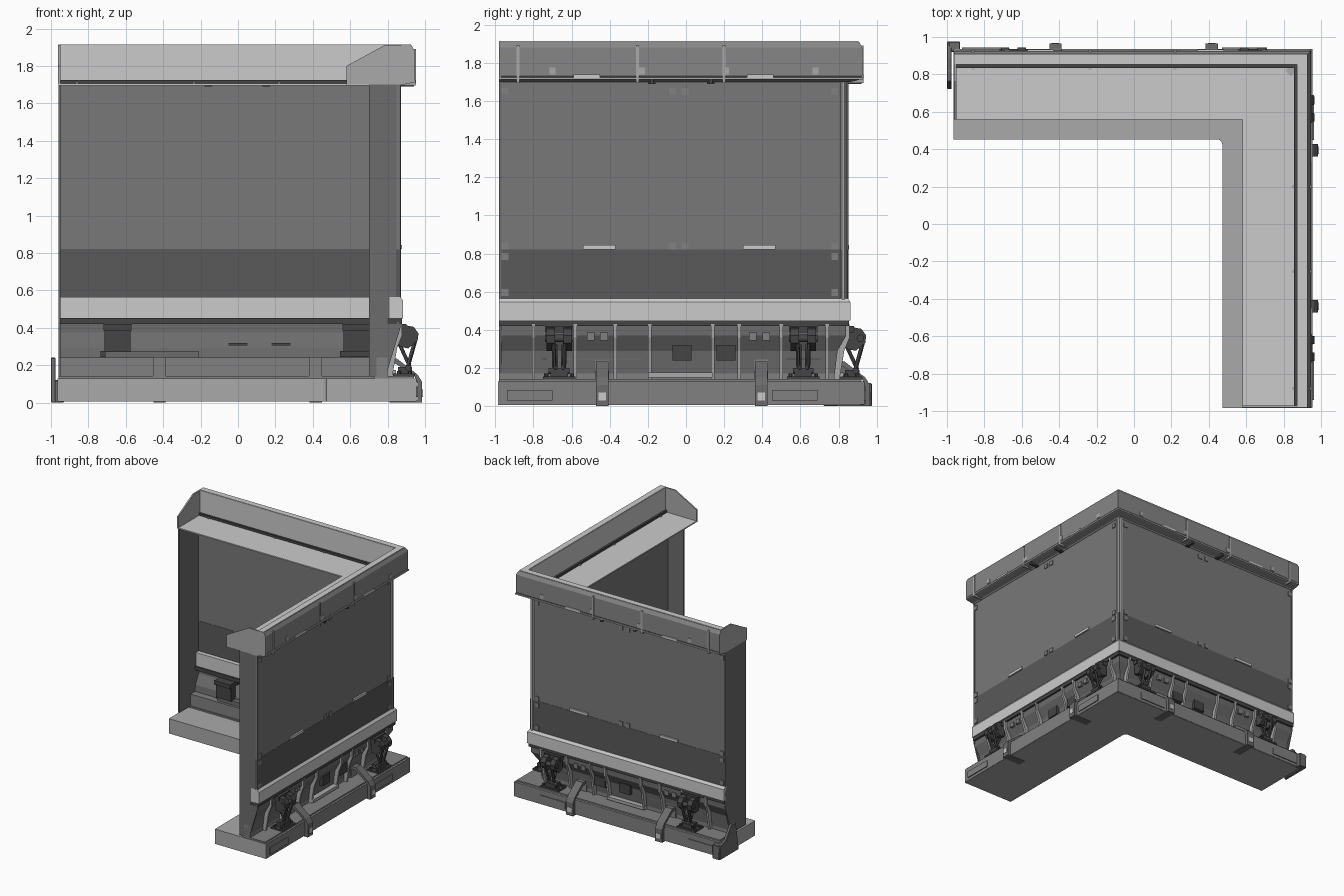
import bpy, bmesh, math
from mathutils import Vector

if "Cube" in bpy.data.objects:
    bpy.data.objects.remove(bpy.data.objects["Cube"])

END = -0.97  # free end of both wings, measured along the wing


def P(w, s, t, z):
    """Wing coordinates (s along, t outward) to world; wing 0 = right, wing 1 = back."""
    return Vector((t + .01, s - .01, z)) if w == 0 else Vector((s + .01, t - .01, z))


def grey(name, v):
    m = bpy.data.materials.new(name)
    m.diffuse_color = (v, v, v, 1)
    m.use_nodes = True
    m.node_tree.nodes["Principled BSDF"].inputs["Base Color"].default_value = m.diffuse_color
    return m


def make(name, solids, mat=None, bevel=0, smooth=False):
    bm = bmesh.new()
    for rings in solids:
        vs = [[bm.verts.new(p) for p in r] for r in rings]
        n = len(vs[0])
        for a, b in zip(vs, vs[1:]):
            for i in range(n):
                bm.faces.new((a[i], a[(i + 1) % n], b[(i + 1) % n], b[i]))
        bm.faces.new(vs[0])
        bm.faces.new(vs[-1])
    bmesh.ops.recalc_face_normals(bm, faces=bm.faces)
    me = bpy.data.meshes.new(name)
    bm.to_mesh(me)
    bm.free()
    ob = bpy.data.objects.new(name, me)
    bpy.context.collection.objects.link(ob)
    if mat:
        me.materials.append(mat)
    if bevel:
        mod = ob.modifiers.new("bevel", 'BEVEL')
        mod.width, mod.segments = bevel, 1
    if smooth:
        bpy.context.view_layer.objects.active = ob
        ob.select_set(True)
        bpy.ops.object.shade_smooth_by_angle()
        ob.select_set(False)
    return ob


def sweep(prof, s0=END):
    """Run a (t, z) profile round both wings with a mitred corner."""
    return [[P(0, s0, t, z) for t, z in prof], [P(0, t, t, z) for t, z in prof],
            [P(1, s0, t, z) for t, z in prof]]


def extr(w, prof, s0, s1):
    return [[P(w, s, t, z) for t, z in prof] for s in (s0, s1)]


def rect(t0, t1, z0, z1):
    return [(t0, z0), (t1, z0), (t1, z1), (t0, z1)]


def box(w, s0, s1, t0, t1, z0, z1):
    return extr(w, rect(t0, t1, z0, z1), s0, s1)


def slab(poly, z0, z1):
    return [[P(0, s, t, z) for t, s in poly] for z in (z0, z1)]


def rod(p, q, r, n=12):
    d = (q - p).normalized()
    u = d.orthogonal().normalized()
    v = d.cross(u)
    c = [(u * math.cos(a) + v * math.sin(a)) * r for a in (2 * math.pi * i / n for i in range(n))]
    return [[p + o for o in c], [q + o for o in c]]


def both(fn, places):
    return [x for w in (0, 1) for s in places for x in fn(w, s)]


wall_g, low_g, dark_g = grey("wall_grey", .19), grey("lower_grey", .1), grey("metal_dark", .06)
skirt_g, mid_g, light_g = grey("skirt_grey", .15), grey("metal_mid", .22), grey("metal_light", .4)

# L-shaped base with rounded inner corner and chamfered outer corner
I, O, R = .463, .942, .03
arc = [(I - R + R * math.cos(a), I - R + R * math.sin(a))
       for a in (math.pi / 2 * k / 4 for k in range(5))]
make("base", [slab([(I, END - .005), (O, END - .005), (O, O - .02), (O - .02, O), (END - .005, O),
                    (END - .005, I)] + arc[::-1], .005, .13)], light_g)
make("base_top_plate", [sweep(rect(.72, .93, .128, .142))], mid_g)
make("base_outer_skin", [sweep(rect(.935, .945, .008, .128))], mid_g)
make("base_side_plates", both(lambda w, s: [box(w, s, s + .24, .935, .953, .03, .085)], (-.93, .46)), mid_g)
make("inner_kerb", [sweep(rect(.73, .79, .13, .24))], mid_g)

# sloping skirt, dark beam and light rail below the walls
make("skirt", [sweep([(.775, .13), (.785, .13), (.805, .29), (.85, .37), (.85, .43),
                      (.84, .43), (.84, .375), (.795, .295)])], skirt_g)
make("lower_beam", [sweep(rect(.79, .866, .42, .452))], dark_g)
make("rail", [sweep([(.80, .45), (.873, .45), (.873, .545), (.858, .565), (.80, .565)])])
rib = [(.78, .14), (.815, .14), (.84, .29), (.868, .36), (.868, .43), (.84, .43), (.84, .37), (.795, .29)]
make("skirt_ribs", both(lambda w, s: [extr(w, rib, s - .009, s + .009)],
                        (-.79, -.57, -.36, -.18, .15, .29, .51, .75)), light_g)
make("skirt_trough", [box(w, -.19, .15, .79, .835, .15, .175) for w in (0, 1)], light_g)
make("skirt_plates", both(lambda w, s: [box(w, s, s + .1, .80, .832, .24, .32)], (-.06, .17)), dark_g)
make("skirt_tabs", both(lambda w, s: [box(w, s - .02, s + .02, .84, .858, .345, .385)],
                        (-.49, -.42, .36, .43)), mid_g)
make("inner_ledge_strip", [box(w, -.72, -.22, .75, .80, .24, .275) for w in (0, 1)], skirt_g)

# thin walls: upper and lower panel, corner post
make("wall_upper", [sweep(rect(.838, .854, .82, 1.705))], wall_g)
make("wall_lower", [sweep(rect(.836, .856, .56, .82))], low_g)
make("corner_post", [slab([(.80, .83), (.83, .80), (.862, .828), (.862, .842), (.842, .862), (.828, .862)],
                          .56, 1.71)], light_g)

# end walls closing each wing
e0 = [(.69, .14), (.78, .14), (.858, .40), (.858, 1.7), (.69, 1.7)]
e1 = [(.58, .14), (.78, .14), (.858, .40), (.858, 1.7), (.58, 1.7)]
make("right_end_wall", [extr(0, e0, END, END + .012)], skirt_g)
make("left_end_wall", [extr(1, e1, END, END + .012)], skirt_g)

# square fixings and grab bars on the wall outsides
sq = lambda zs, ss: both(lambda w, s: [box(w, s - .018, s + .018, .85, .861, z - .018, z + .018)
                                       for z in zs], ss)
make("wall_fixings", sq((1.65, .84), (-.94, -.06, .005, .79)) + sq((.785, .595), (-.94, .79)), mid_g)
make("grab_bars", both(lambda w, s: [box(w, s, s + .17, .85, .866, .822, .844)], (-.53, .31)))

# header: upright outer band with chamfered top, light inner lining, flat shelf
make("header_band", [sweep([(.875, 1.70), (.92, 1.712), (.935, 1.73), (.935, 1.88), (.918, 1.91),
                            (.875, 1.912)])], grey("header_outer", .24))
make("header_lining", [sweep(rect(.862, .875, 1.705, 1.911))])
make("header_top_strip", [sweep(rect(.865, .915, 1.905, 1.914))])
make("header_shelf", [sweep(rect(.57, .862, 1.696, 1.706))])
make("header_slot_strip", [sweep(rect(.845, .866, 1.706, 1.725))], dark_g)
make("header_lip", [sweep(rect(.90, .938, 1.712, 1.724))], light_g)

# end plates of the header
cap = [(.57, 1.70), (.86, 1.70), (.925, 1.71), (.935, 1.73), (.935, 1.88), (.915, 1.912), (.775, 1.912), (.57, 1.80)]
make("header_end_caps", [extr(w, cap, END - .002, END + .01) for w in (0, 1)], light_g)

# header straps, light slots, clips
make("header_straps", both(lambda w, s: [
    box(w, s - .008, s + .008, .93, .941, 1.70, 1.89),
    box(w, s - .008, s + .008, .835, .94, 1.695, 1.714)], (-.87, -.245, .21)), light_g)
make("header_slots", both(lambda w, s: [box(w, s, s + .14, .93, .943, 1.722, 1.738)], (-.58, .33)))
make("header_tabs", both(lambda w, s: [box(w, s - .016, s + .016, .93, .94, 1.74, 1.775)],
                         (-.69, -.22, .22, .69)), light_g)
make("header_clips", both(lambda w, s: [
    box(w, s - .02, s + .02, .80, .87, 1.69, 1.70),
    box(w, s - .01, s + .01, .86, .93, 1.69, 1.72)], (-.17, .14)), dark_g)

# strap clamps hooked under the base
strap = [(.80, 0), (.975, 0), (.975, .11), (.95, .15), (.84, .235), (.79, .235), (.79, .21),
         (.83, .21), (.935, .14), (.95, .10), (.95, .01), (.80, .01)]
make("base_clamps", both(lambda w, s: [extr(w, strap, s - .033, s + .033)], (-.43, .405)), skirt_g)
make("clamp_buttons", both(lambda w, s: [box(w, s - .02, s + .02, .97, .979, .03, .07)], (-.43, .405)))
make("clamp_inner_posts", both(lambda w, s: [box(w, s - .035, s + .035, .72, .80, .13, .245)],
                               (-.43, .405)), mid_g)

# bracket wrapping the free end of the back wing
make("end_bracket", [extr(1, [(.73, 0), (.98, 0), (.985, .11), (.90, .14), (.83, .24), (.77, .24)], -1.01, -.985),
                     box(1, -1.0, -.94, .93, .985, 0, .12)], skirt_g, bevel=.004)


# toggle hinges: foot plate, cheeks, pivot, struts, head block
def hinge(w, s):
    out = [box(w, s - .085, s + .085, .82, .935, .14, .155),
           box(w, s - .045, s + .045, .845, .92, .155, .19),
           box(w, s - .075, s + .075, .72, .89, .385, .42),
           box(w, s - .07, s + .07, .74, .80, .27, .40),
           box(w, s - .09, s + .09, .77, .80, .245, .275)]
    for k in (-1, 1):
        c = s + k * .045
        out += [extr(w, [(.85, .30), (.90, .29), (.95, .33), (.955, .37), (.93, .405), (.85, .42)],
                     c - .022, c + .022),
                rod(P(w, s + k * .03, .94, .34), P(w, s + k * .025, .895, .18), .011),
                rod(P(w, s + k * .02, .85, .32), P(w, s + k * .02, .91, .19), .01)]
        out += [rod(P(w, s + k * .068, t, .15), P(w, s + k * .068, t, .17), .011, 6) for t in (.85, .91)]
    out += [rod(P(w, s - .075, .925, .355), P(w, s + .075, .925, .355), .02, 16),
            rod(P(w, s - .055, .90, .185), P(w, s + .055, .90, .185), .016, 16)]
    return out


make("toggle_hinges", both(hinge, (-.655, .625)), dark_g, smooth=True)
